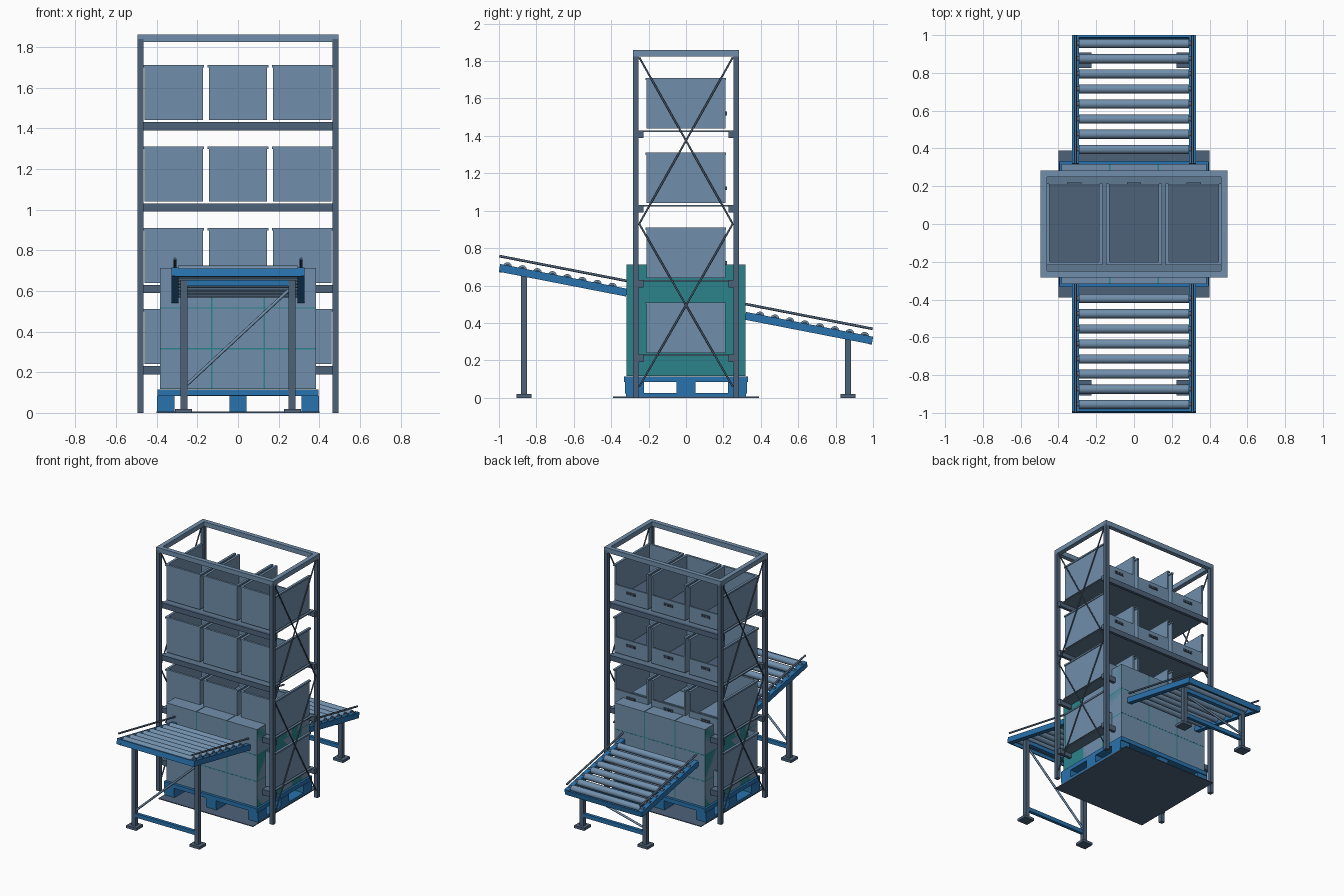
import bpy, math
from mathutils import Vector

old = bpy.data.objects.get("Cube")
if old:
    bpy.data.objects.remove(old, do_unlink=True)


def material(name, color):
    m = bpy.data.materials.new(name)
    m.use_nodes = True
    m.diffuse_color = (*color, 1)
    m.node_tree.nodes["Principled BSDF"].inputs["Base Color"].default_value = (*color, 1)
    return m


LIGHT = material("light steel", (.165, .275, .41))
MID = material("shelf steel", (.12, .195, .29))
DARK = material("dark steel", (.076, .123, .195))
BLUE = material("frame blue", (.022, .17, .42))
TEAL = material("teal wrap", (.025, .23, .26))
BLACK = material("charcoal", (.025, .036, .052))


def finish(name, mat):
    ob = bpy.context.object
    ob.name = name
    ob.data.materials.append(mat)
    return ob


def box(name, mat, center, size, tilt=0):
    bpy.ops.mesh.primitive_cube_add(size=1, location=center, rotation=(tilt, 0, 0))
    bpy.context.object.scale = size
    return finish(name, mat)


def rod(name, mat, start, end, radius, sides=8):
    a, b = Vector(start), Vector(end)
    bpy.ops.mesh.primitive_cylinder_add(
        vertices=sides, radius=radius, depth=(b - a).length, location=(a + b) / 2,
        rotation=(b - a).to_track_quat('Z', 'Y').to_euler())
    bpy.ops.object.shade_smooth_by_angle(angle=math.radians(50))
    return finish(name, mat)


# Rack frame
for sx in (-1, 1):
    for sy in (-1, 1):
        box("rack_post", DARK, (sx * .48, sy * .268, .92), (.03, .03, 1.84))
    box("top_side_beam", LIGHT, (sx * .478, 0, 1.842), (.034, .566, .036))
    # Crossed bracing on the rack ends
    for low, high in ((.06, .93), (.93, 1.82)):
        for s in (-1, 1):
            rod("rack_brace", DARK, (sx * .483, -s * .25, low), (sx * .483, s * .25, high), .005)
for sy in (-1, 1):
    box("top_long_beam", LIGHT, (0, sy * .266, 1.842), (.99, .034, .036))


# Open-backed picking bin
def bin_box(x, z):
    box("bin_floor", DARK, (x, 0, z + .005), (.284, .42, .01))
    box("bin_front", LIGHT, (x, -.206, z + .135), (.284, .012, .27))
    box("bin_lip", LIGHT, (x, .206, z + .06), (.284, .012, .12))
    box("bin_front_rim", LIGHT, (x, -.208, z + .264), (.298, .016, .012))
    for s in (-1, 1):
        box("bin_side", LIGHT, (x + s * .137, 0, z + .135), (.012, .42, .27))
        box("bin_side_rim", LIGHT, (x + s * .141, 0, z + .264), (.016, .43, .012))
    box("bin_lip_handle", DARK, (x, .215, z + .08), (.075, .008, .02))
    for i in (-1, 0, 1):
        box("bin_handle_slot", BLACK, (x + i * .024, .218, z + .08), (.016, .004, .012))


# Shelves and their bins
for level in range(4):
    top = .23 + .4 * level
    box("shelf_plate", MID, (0, 0, top - .004), (.93, .5, .008))
    for s in (-1, 1):
        box("shelf_beam", DARK, (0, s * .242, top - .02), (.94, .022, .04))
        for sx in (-1, 1):
            box("shelf_end_beam", DARK, (sx * .478, s * .242, top - .02), (.02, .03, .04))
    for i in (-1, 0, 1):
        bin_box(i * .316, top + .01)

# Floor mat and pallet
box("floor_mat", DARK, (0, 0, .003), (.8, .78, .006))
for i in (-1, 0, 1):
    box("pallet_runner", BLUE, (i * .355, 0, .016), (.085, .64, .018))
    for j in (-1, 0, 1):
        box("pallet_block", BLUE, (i * .355, j * .275, .054), (.085, .1, .06))
box("pallet_deck", BLUE, (0, 0, .099), (.79, .665, .031))

# Carton load with wrap showing in the joints
box("load_wrap", TEAL, (0, 0, .413), (.765, .634, .592))
for i in (-1, 0, 1):
    for j in (-1, 0, 1):
        for k in range(3):
            box("carton", LIGHT, (i * .2575, j * .2145, .216 + k * .2), (.25, .207, .193))

# Sloping roller conveyors on both sides
SLOPE = -.195
TILT = math.atan(SLOPE)


def height(y):
    return .5 + SLOPE * y


for side in (-1, 1):
    mid = side * .657
    length = .68 / math.cos(TILT)
    for sx in (-1, 1):
        box("conveyor_rail", BLUE, (sx * .31, mid, height(mid)), (.035, length, .042), TILT)
        a, b = side * .318, side * .998
        rod("guard_rail", DARK, (sx * .31, a, height(a) + .063), (sx * .31, b, height(b) + .063), .007)
    box("conveyor_end_bar", BLUE, (0, side * .99, height(side * .99) - .003), (.62, .012, .04), TILT)

    for i in range(8):
        y = side * (.395 + i * .08)
        z = height(y) + .014
        rod("roller", LIGHT, (-.292, y, z), (.292, y, z), .024, 16)
        rod("roller_axle", DARK, (-.315, y, z), (.315, y, z), .014, 10)

    # Legs, feet and bracing
    y = side * .867
    leg_top = height(y) - .015
    for sx in (-1, 1):
        box("conveyor_leg", DARK, (sx * .266, y, leg_top / 2), (.033, .033, leg_top))
        box("conveyor_foot", DARK, (sx * .268, y, .01), (.085, .08, .02))
    box("leg_top_bar", BLUE, (0, y, leg_top - .015), (.56, .03, .03))
    box("leg_low_bar", BLUE, (0, y, .1), (.52, .024, .03))
    rod("leg_brace", LIGHT, (-.25, y, .14), (.25, y, leg_top - .05), .008)
